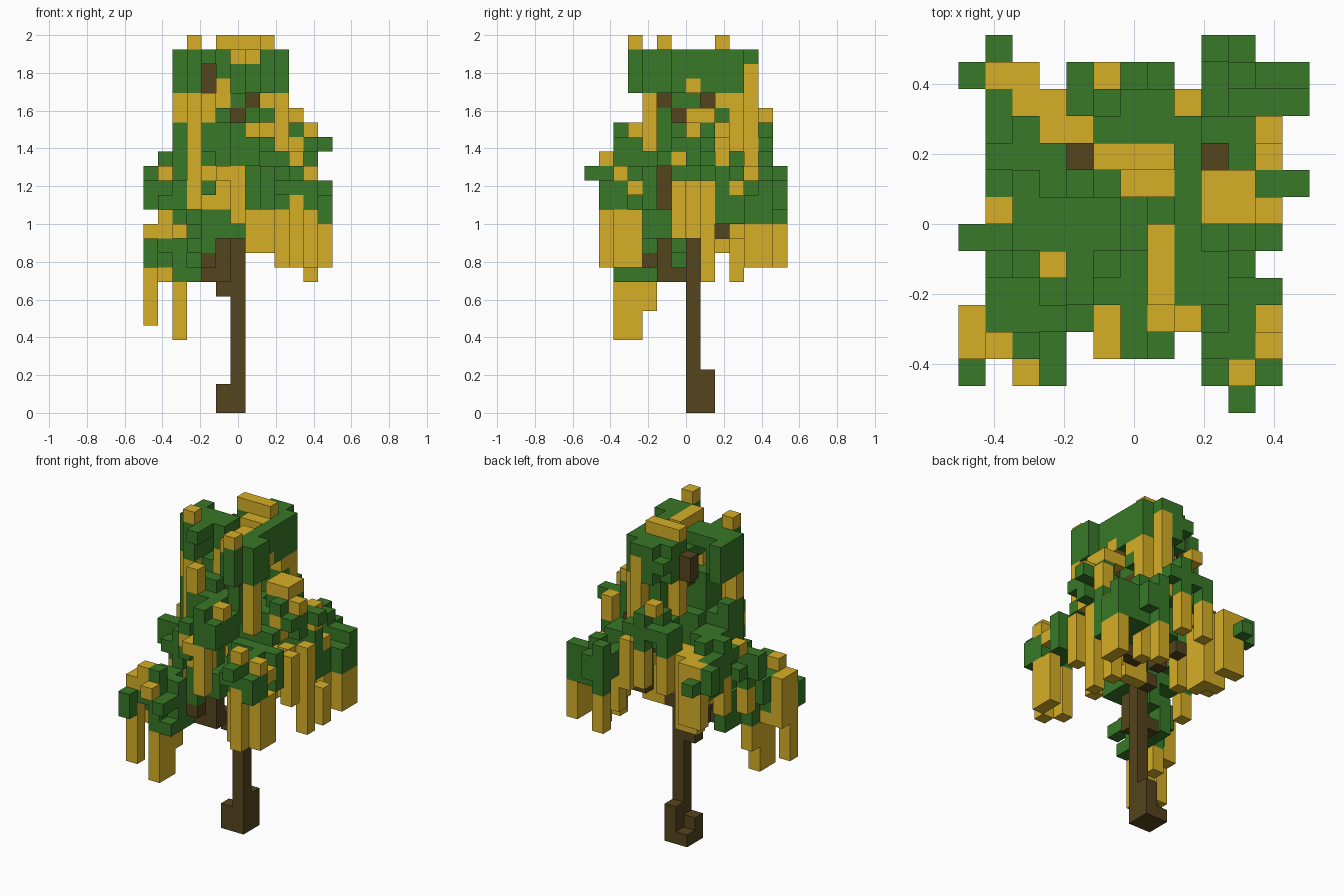
import bpy, bmesh
from itertools import product
from mathutils import Vector

if "Cube" in bpy.data.objects:
    bpy.data.objects.remove(bpy.data.objects["Cube"], do_unlink=True)

CELL = 2 / 26
SIZE = Vector((13, 14, 0))      # footprint in cells
grid = {}                       # cell -> name of the part that owns it


def block(part, x0, x1, y0, y1, z0, z1, trim=False):
    """Fill a box of cells; trim drops the eight corners of a big clump."""
    for x, y, z in product(range(x0, x1 + 1), range(y0, y1 + 1), range(z0, z1 + 1)):
        corner = x in (x0, x1) and y in (y0, y1) and z in (z0, z1)
        if not (trim and corner):
            grid[x, y, z] = part


def clumps(boxes):
    """Leaf boxes; those at least three cells thick get trimmed corners."""
    for box in boxes:
        thick = min(box[1] - box[0], box[3] - box[2], box[5] - box[4]) > 1
        block("leaf_clumps", *box, trim=thick)


def branch(start, end):
    """Blocky line of cells between two points."""
    a, b = Vector(start), Vector(end)
    steps = int(max(abs(c) for c in b - a))
    for s in range(steps + 1):
        p = a.lerp(b, s / steps)
        grid[tuple(int(c + 0.5) for c in p)] = "branches"


def strands(rows):
    """Vertical hanging strands: x, y, bottom, top."""
    for x, y, z0, z1 in rows:
        block("hanging_strands", x, x, y, y, z0, z1)


# Crown clumps
clumps([
    (2, 2, 6, 8, 22, 24), (3, 3, 5, 7, 22, 24), (4, 4, 4, 7, 24, 24),
    (5, 5, 6, 7, 23, 24), (7, 9, 4, 5, 22, 23), (8, 9, 4, 5, 24, 24),
    (8, 8, 3, 3, 22, 24), (7, 8, 6, 6, 22, 24), (8, 8, 7, 7, 23, 24),
    (5, 7, 8, 11, 22, 24), (8, 8, 8, 10, 22, 24), (6, 8, 9, 10, 20, 21),
    (4, 6, 6, 7, 21, 21),
])
# Clumps around the middle of the trunk
clumps([
    (6, 6, 2, 4, 17, 19), (7, 7, 2, 4, 17, 18), (4, 5, 4, 4, 17, 19),
    (9, 11, 6, 8, 17, 19), (5, 7, 10, 12, 17, 19), (4, 4, 11, 12, 17, 18),
    (3, 8, 5, 8, 16, 18), (4, 5, 5, 7, 19, 20), (6, 7, 5, 5, 19, 20),
    (1, 3, 8, 10, 15, 17), (2, 2, 6, 7, 16, 19), (8, 10, 5, 6, 17, 17),
    (4, 4, 3, 4, 15, 17),
])
# Clumps at the ends of the drooping boughs
clumps([
    (8, 11, 4, 4, 14, 16), (1, 3, 5, 7, 13, 15), (9, 11, 1, 3, 14, 16),
    (9, 9, 13, 13, 13, 16), (10, 10, 13, 13, 14, 15), (9, 11, 12, 12, 14, 15),
    (10, 12, 11, 12, 13, 14), (9, 9, 11, 11, 14, 15), (1, 2, 10, 10, 14, 16),
    (1, 1, 11, 11, 14, 16), (8, 11, 9, 10, 13, 14), (8, 10, 9, 10, 15, 16),
    (1, 3, 2, 4, 10, 12), (2, 3, 2, 4, 9, 9), (3, 3, 4, 6, 9, 11),
    (4, 4, 4, 6, 11, 11), (4, 6, 4, 6, 12, 13), (4, 5, 5, 5, 14, 15),
    (7, 8, 5, 5, 14, 15),
])

# Single leaf tufts sticking out of the clumps
tufts = [
    (0, 6, 14), (0, 6, 15), (12, 8, 18), (11, 8, 18), (10, 0, 16), (1, 13, 15),
    (0, 12, 15), (0, 12, 16), (0, 1, 10), (0, 1, 11), (3, 1, 11), (11, 1, 15),
    (12, 12, 14), (6, 12, 19), (2, 2, 13), (9, 1, 15), (1, 4, 12), (11, 1, 14),
    (10, 12, 16), (12, 12, 15), (11, 9, 15), (11, 9, 16), (7, 11, 24),
]
for cell in tufts:
    grid[cell] = "leaf_clumps"

# Trunk with its root stubs, then the branches
block("trunk", 6, 6, 7, 7, 0, 20)
block("trunk", 5, 5, 7, 7, 0, 1)
block("trunk", 6, 6, 8, 8, 0, 2)
block("trunk", 5, 5, 8, 8, 0, 0)
branch((5, 7, 8), (5, 6, 9))
branch((5, 5, 9), (5, 5, 11))
branch((4, 5, 9), (4, 4, 10))
branch((6, 8, 20), (5, 8, 21))
branch((5, 8, 22), (4, 9, 22))
branch((4, 9, 22), (4, 9, 23))
branch((6, 6, 20), (7, 5, 21))
branch((7, 8, 15), (9, 9, 17))
branch((9, 5, 14), (9, 5, 16))
branch((6, 8, 11), (9, 9, 12))
branch((5, 8, 13), (3, 10, 15))
grid.pop((6, 5, 20), None)      # gap that leaves the front branch open

# Golden pieces on top of the foliage
caps = [
    (5, 7, 9, 9, 25, 25), (8, 8, 3, 3, 25, 25), (3, 3, 5, 5, 25, 25),
    (6, 7, 8, 8, 24, 24), (7, 7, 4, 6, 24, 24), (7, 7, 3, 3, 19, 19),
    (9, 10, 7, 8, 20, 20), (11, 11, 7, 7, 19, 19), (5, 5, 12, 12, 20, 20),
    (10, 10, 1, 1, 17, 17), (1, 1, 7, 7, 16, 16), (1, 1, 2, 2, 12, 13),
    (2, 2, 1, 1, 12, 12), (11, 11, 2, 2, 16, 16), (11, 11, 3, 3, 15, 15),
    (5, 5, 2, 3, 16, 16), (4, 4, 3, 3, 16, 16), (4, 4, 10, 10, 16, 16),
]
for box in caps:
    block("golden_caps", *box)

# Strands under the crown
strands([
    (2, 6, 20, 21), (3, 5, 14, 21), (4, 4, 20, 21), (9, 4, 18, 21),
    (7, 11, 17, 23), (8, 10, 18, 21), (8, 9, 21, 21), (8, 7, 22, 22),
    (5, 6, 21, 22), (5, 9, 19, 21), (6, 2, 13, 16), (10, 6, 17, 18),
    (11, 9, 17, 18), (11, 10, 15, 15), (6, 12, 14, 16), (8, 11, 13, 16),
    (4, 12, 14, 16), (4, 4, 14, 14), (5, 4, 14, 15),
])
# Strands under the low boughs
strands([
    (0, 2, 6, 12), (0, 3, 9, 12), (1, 3, 9, 9), (2, 2, 5, 8), (2, 3, 5, 8),
    (2, 4, 7, 8), (11, 2, 10, 13), (11, 3, 10, 13), (9, 2, 10, 13),
    (10, 1, 10, 14), (7, 8, 11, 13), (8, 8, 11, 14), (11, 6, 12, 15),
    (10, 7, 12, 15), (11, 8, 9, 15), (10, 9, 11, 11), (11, 10, 9, 11),
    (12, 11, 10, 12), (12, 12, 10, 12), (9, 13, 10, 12), (9, 11, 11, 13),
    (1, 12, 12, 16), (2, 12, 12, 16), (2, 11, 11, 16), (3, 11, 11, 16),
    (3, 10, 11, 16), (1, 9, 12, 14), (3, 8, 12, 14), (1, 6, 11, 12),
])


def material(name, color):
    m = bpy.data.materials.new(name)
    m.use_nodes = True
    m.diffuse_color = color
    bsdf = m.node_tree.nodes["Principled BSDF"]
    bsdf.inputs["Base Color"].default_value = color
    bsdf.inputs["Roughness"].default_value = 0.9
    return m


bark = material("bark_brown", (0.089, 0.058, 0.013, 1))
leaf = material("leaf_green", (0.039, 0.188, 0.021, 1))
gold = material("golden_yellow", (0.68, 0.43, 0.02, 1))

DIRECTIONS = [Vector(s * (a == k) for k in range(3)) for a in range(3) for s in (-1, 1)]


def build(part, mat):
    """Make the exposed faces of all cells of one part."""
    bm = bmesh.new()
    for cell in (c for c, owner in grid.items() if owner == part):
        centre = Vector(cell) + Vector((0.5, 0.5, 0.5)) - SIZE / 2
        for d in DIRECTIONS:
            if tuple(int(v) for v in Vector(cell) + d) in grid:
                continue
            u = Vector((d.z, d.x, d.y))
            v = d.cross(u)
            corners = (d - u - v, d + u - v, d + u + v, d - u + v)
            bm.faces.new([bm.verts.new((centre + c / 2) * CELL) for c in corners])
    bmesh.ops.remove_doubles(bm, verts=bm.verts, dist=CELL / 100)
    mesh = bpy.data.meshes.new(part)
    bm.to_mesh(mesh)
    bm.free()
    mesh.materials.append(mat)
    bpy.context.collection.objects.link(bpy.data.objects.new(part, mesh))


for part, mat in (("trunk", bark), ("branches", bark), ("leaf_clumps", leaf),
                  ("golden_caps", gold), ("hanging_strands", gold)):
    build(part, mat)
